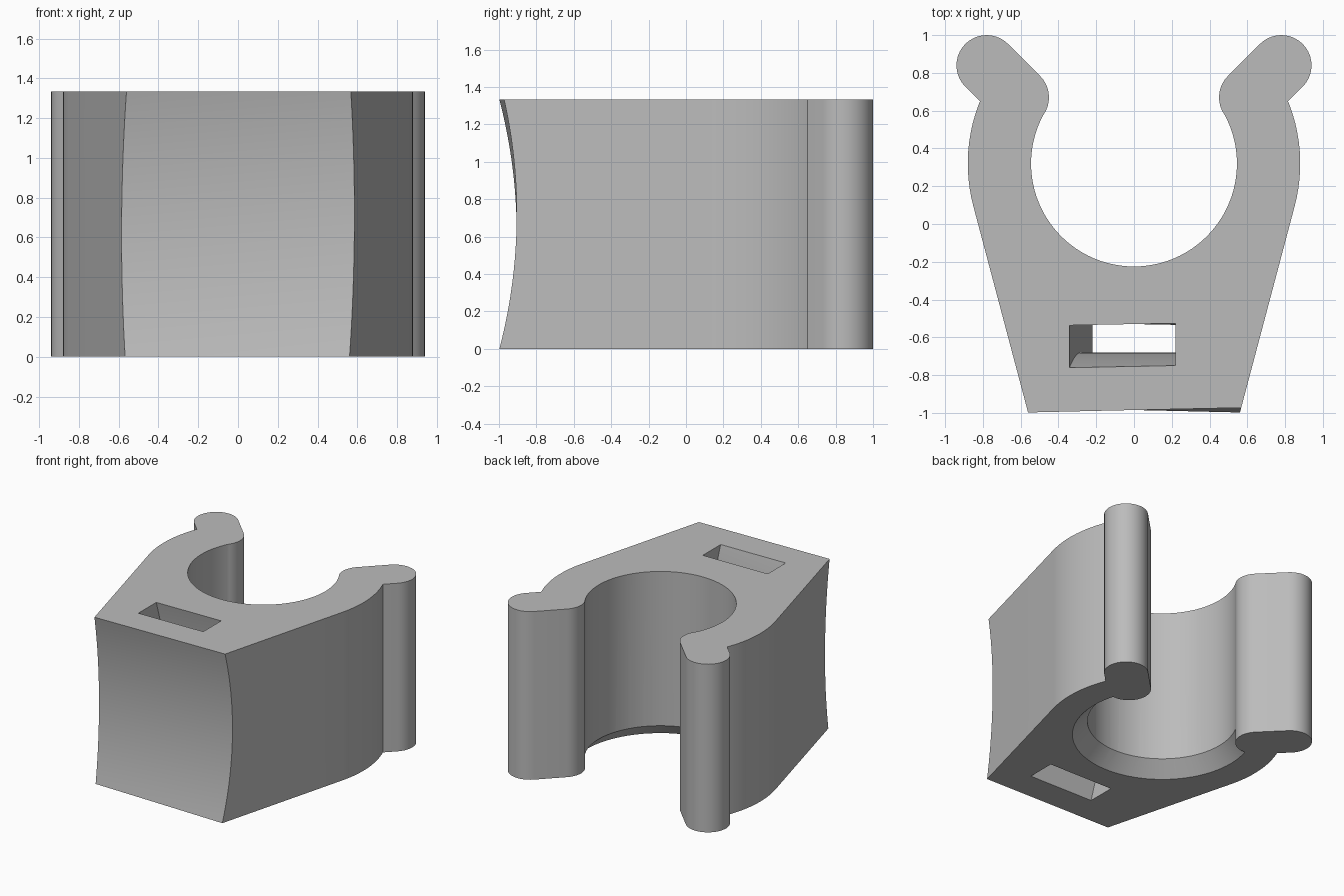
import bpy
import bmesh
from math import sin, cos, radians, pi
from mathutils import Matrix, Vector

if "Cube" in bpy.data.objects:
    bpy.data.objects.remove(bpy.data.objects["Cube"], do_unlink=True)

HEIGHT = 1.333
MID = HEIGHT / 2
BORE_Y, BORE_R, OUTER_R = 0.32, 0.545, 0.88
SADDLE_Y, SADDLE_R = -3.705, 2.8      # concave front, axis nearly along x
TILT = radians(5.2)

grey = bpy.data.materials.new("light grey")
grey.use_nodes = True
COLOUR = (0.5, 0.5, 0.5, 1)
grey.diffuse_color = COLOUR
grey.node_tree.nodes["Principled BSDF"].inputs["Base Color"].default_value = COLOUR


def arc(cx, cy, r, start, end, steps):
    """Points on an arc, angles in degrees."""
    angles = [radians(start + (end - start) * i / steps) for i in range(steps + 1)]
    return [(cx + r * cos(a), cy + r * sin(a)) for a in angles]


def add_object(name, bm):
    bmesh.ops.recalc_face_normals(bm, faces=bm.faces)
    mesh = bpy.data.meshes.new(name)
    bm.to_mesh(mesh)
    bm.free()
    mesh.materials.append(grey)
    obj = bpy.data.objects.new(name, mesh)
    bpy.context.collection.objects.link(obj)
    return obj


def prism(name, points, place, depth):
    """Extrude a profile; place turns a profile point into 3D."""
    bm = bmesh.new()
    face = bm.faces.new([bm.verts.new(place(u, v)) for u, v in points])
    new = bmesh.ops.extrude_face_region(bm, geom=[face])["geom"]
    verts = [g for g in new if isinstance(g, bmesh.types.BMVert)]
    bmesh.ops.translate(bm, verts=verts, vec=depth)
    return add_object(name, bm)


def combine(target, tool, operation):
    """Apply a boolean and remove its tool."""
    mod = target.modifiers.new(operation, "BOOLEAN")
    mod.operation, mod.solver, mod.object = operation, "EXACT", tool
    bpy.context.view_layer.objects.active = target
    bpy.ops.object.modifier_apply(modifier=mod.name)
    bpy.data.objects.remove(tool, do_unlink=True)


def upright(name, points):
    return prism(name, points, lambda u, v: (u, v, 0), Vector((0, 0, HEIGHT)))


def tilted(name, points, width):
    """Prism along the tilted front axis, from a y-z profile."""
    obj = prism(name, points, lambda u, v: (-width / 2, u, v), Vector((width, 0, 0)))
    obj.data.transform(Matrix.Translation((0, 0, MID)) @ Matrix.Rotation(-TILT, 4, "Y"))
    return obj


# Body: tapered block flowing into an open ring
right_side = [(0.547, -1.05)] + arc(0, BORE_Y, OUTER_R, -14.85, 30, 14)
bore = arc(0, BORE_Y, BORE_R, 30, -210, 64)
left_side = [(-x, y) for x, y in reversed(right_side)]
clip = upright("pipe_clip", right_side + bore + left_side)

# Chamfer under the bore
bm = bmesh.new()
bmesh.ops.create_cone(bm, cap_ends=True, segments=96, radius1=0.675, radius2=0.535,
                      depth=0.14, matrix=Matrix.Translation((0, BORE_Y, 0.05)))
combine(clip, add_object("chamfer_cutter", bm), "DIFFERENCE")

# Concave front
front = arc(SADDLE_Y, 0, SADDLE_R, -20, 20, 40) + [(-1.6, 0.96), (-1.6, -0.96)]
combine(clip, tilted("front_cutter", front, 3), "DIFFERENCE")

# Curved strap slot, concentric with the front
slot = arc(SADDLE_Y, 0, 3.025, -16, 16, 32) + arc(SADDLE_Y, 0, 3.244, 16, -16, 32)
combine(clip, tilted("slot_cutter", slot, 0.56), "DIFFERENCE")

# Rounded lips at the arm tips
lip = arc(0.78, 0.84, 0.16, -45, 135, 20) + arc(0.61, 0.67, 0.16, 135, 315, 20)
for side in (1, -1):
    combine(clip, upright("lip", [(side * x, y) for x, y in lip]), "UNION")

bpy.ops.object.select_all(action="DESELECT")
clip.select_set(True)
bpy.context.view_layer.objects.active = clip
bpy.ops.object.shade_smooth_by_angle(angle=radians(25))
